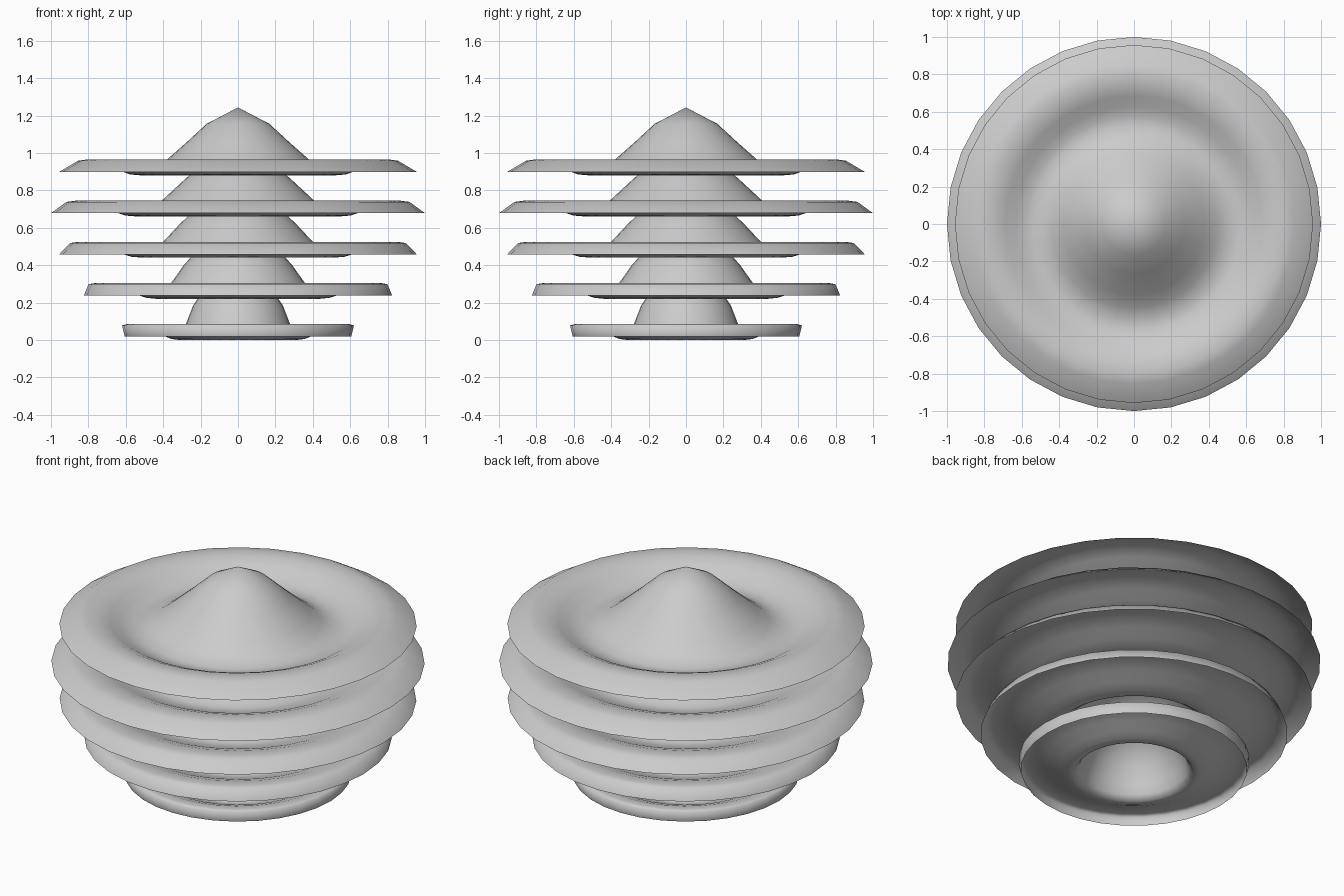
import bpy, math

if "Cube" in bpy.data.objects:
    bpy.data.objects.remove(bpy.data.objects["Cube"])

SIDES = 32
TIERS = 5
SPACING = 0.22
BASE_Z = 0.018

# Radius and height of one hat-shaped sheet: peak, cone, valley, ridge, rim
PROFILE = [(0.21, 0.258), (0.31, 0.164), (0.41, 0.066), (0.47, 0.014),
           (0.54, -0.018), (0.60, -0.013), (0.66, 0.006), (0.73, 0.038),
           (0.80, 0.062), (0.87, 0.067), (0.92, 0.060), (1.0, 0.0)]
PEAK = 0.345


def bulge(z):
    """Overall outline: widest at the fourth tier, narrowing above and below."""
    return 1.0 - 0.9 * (z - 0.68) ** 2


def make_tier(name, z0):
    verts = [(0, 0, z0 + PEAK)]
    faces = []
    for r, h in PROFILE:
        z = z0 + h
        rad = r * bulge(z)
        for i in range(SIDES):
            a = 2 * math.pi * i / SIDES
            verts.append((rad * math.cos(a), rad * math.sin(a), z))
    for i in range(SIDES):
        j = (i + 1) % SIDES
        faces.append((0, 1 + i, 1 + j))
        for k in range(len(PROFILE) - 1):
            a, b = 1 + k * SIDES, 1 + (k + 1) * SIDES
            faces.append((a + i, b + i, b + j, a + j))
    mesh = bpy.data.meshes.new(name)
    mesh.from_pydata(verts, [], faces)
    mesh.shade_smooth()
    obj = bpy.data.objects.new(name, mesh)
    bpy.context.collection.objects.link(obj)


# Stack of nested tiers, bottom to top
for n in range(TIERS):
    make_tier(f"tier_{n + 1}", BASE_Z + n * SPACING)
